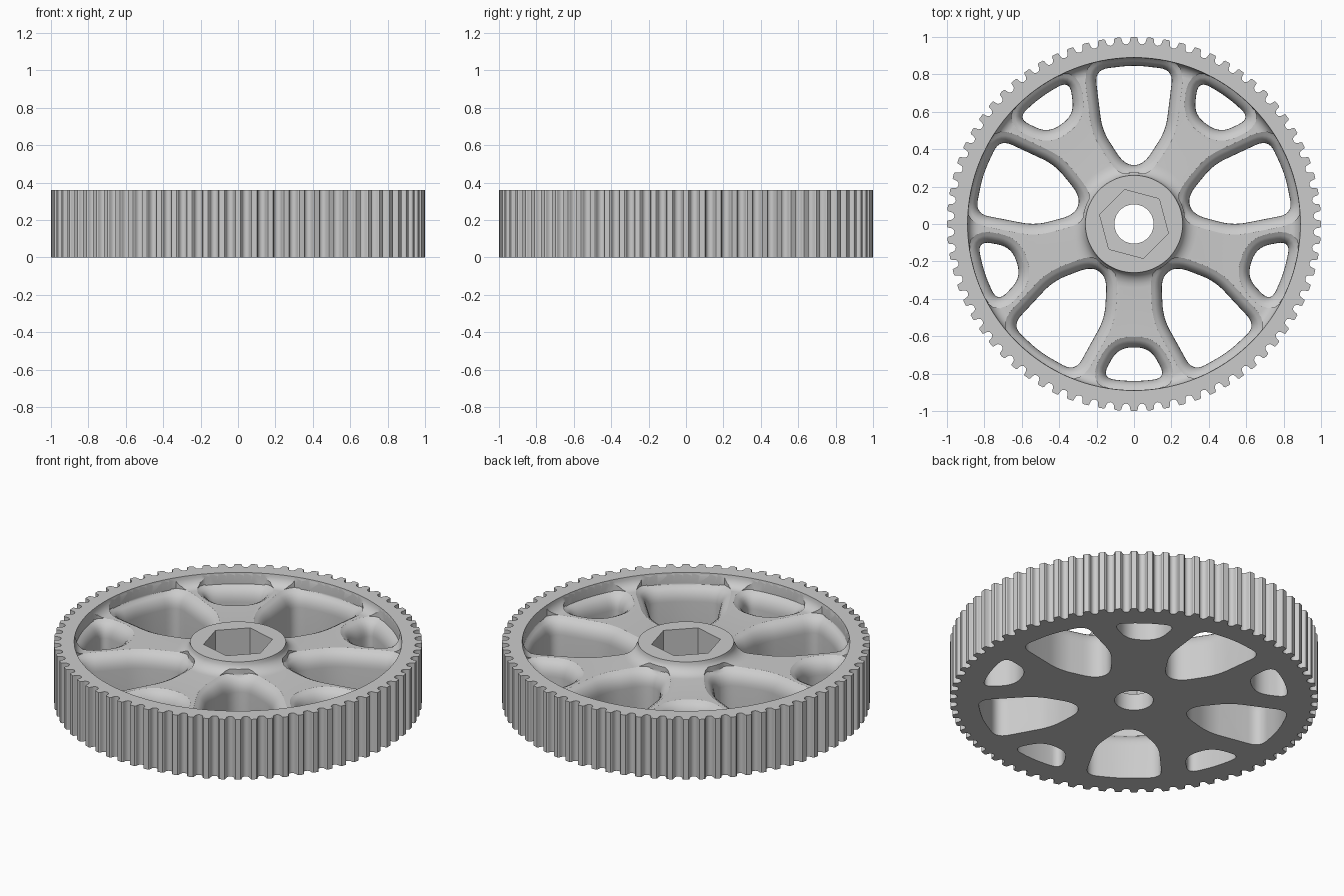
import bpy, bmesh, math
from mathutils import Vector, Matrix

if "Cube" in bpy.data.objects:
    bpy.data.objects.remove(bpy.data.objects["Cube"], do_unlink=True)

HEIGHT, WEB, TEETH = 0.36, 0.295, 72
TAU = math.tau

grey = bpy.data.materials.new("light_grey")
grey.use_nodes = True
grey.diffuse_color = (0.6, 0.6, 0.6, 1)
grey.node_tree.nodes["Principled BSDF"].inputs["Base Color"].default_value = (0.6, 0.6, 0.6, 1)


def polar(r, a):
    return Vector((r * math.cos(a), r * math.sin(a)))


def make_object(name, bm):
    bmesh.ops.recalc_face_normals(bm, faces=bm.faces[:])
    mesh = bpy.data.meshes.new(name)
    bm.to_mesh(mesh)
    bm.free()
    mesh.materials.append(grey)
    obj = bpy.data.objects.new(name, mesh)
    bpy.context.collection.objects.link(obj)
    return obj


def add_loft(bm, layers):
    """Closed solid through a stack of (outline, z) layers."""
    rings = [[bm.verts.new((p.x, p.y, z)) for p in pts] for pts, z in layers]
    for low, high in zip(rings, rings[1:]):
        for i in range(len(low)):
            j = (i + 1) % len(low)
            bm.faces.new((low[i], low[j], high[j], high[i]))
    bm.faces.new(rings[0][::-1])
    bm.faces.new(rings[-1])


def prism(name, pts, z0, z1):
    bm = bmesh.new()
    add_loft(bm, [(pts, z0), (pts, z1)])
    return make_object(name, bm)


def rounded(corners, radius, steps=7):
    """Polygon outline with each corner replaced by a smooth curve."""
    out = []
    for i, c in enumerate(corners):
        ends = []
        for n in (corners[i - 1], corners[(i + 1) % len(corners)]):
            d = n - c
            ends.append(c + d.normalized() * min(radius, d.length * 0.48))
        for k in range(steps + 1):
            t = k / steps
            out.append(ends[0] * (1 - t) ** 2 + c * 2 * t * (1 - t) + ends[1] * t * t)
    return out


def grown(pts, d):
    """Outline pushed outward, kept between the hub and the rim."""
    out = []
    for i, p in enumerate(pts):
        t = (pts[(i + 1) % len(pts)] - pts[i - 1]).normalized()
        q = p + Vector((t.y, -t.x)) * d
        out.append(q.normalized() * min(max(q.length, 0.275), 0.888))
    return out


def window_outline(half, radius):
    """Mirror a half outline about the +y axis, counter-clockwise."""
    right = [Vector(p) for p in half]
    left = [Vector((-p.x, p.y)) for p in reversed(right) if p.x > 0]
    return rounded(right + left, radius)


# Toothed disc with rounded grooves between the teeth
outline = []
pitch = TAU / TEETH
for i in range(TEETH):
    mid = (i + 0.5) * pitch
    outline += [polar(1, i * pitch), polar(1, mid - 0.029), polar(0.994, mid - 0.024)]
    for k in range(7):
        a = math.pi * k / 6
        outline.append(polar(0.982 - 0.021 * math.sin(a), mid - 0.022 * math.cos(a)))
    outline += [polar(0.994, mid + 0.024), polar(1, mid + 0.029)]
pulley = prism("toothed_pulley", outline, 0, HEIGHT)

# Ring-shaped recess between hub and rim, with curved flanks
flank = [(math.sin(a), math.cos(a)) for a in (math.pi / 2 * k / 6 for k in range(7))]
depth = HEIGHT - WEB
profile = [(0.26, 0.5)]
profile += [(0.26 + 0.08 * (1 - c), HEIGHT - depth * s) for s, c in flank]
profile += [(0.89 - 0.06 * (1 - c), HEIGHT - depth * s) for s, c in reversed(flank)]
profile += [(0.89, 0.5)]
bm = bmesh.new()
SEG = 120
rings = []
for i in range(SEG):
    ring = []
    for r, z in profile:
        p = polar(r, TAU * i / SEG)
        ring.append(bm.verts.new((p.x, p.y, z)))
    rings.append(ring)
for i in range(SEG):
    a, b = rings[i], rings[(i + 1) % SEG]
    for k in range(len(profile)):
        m = (k + 1) % len(profile)
        bm.faces.new((a[k], b[k], b[m], a[m]))
recess = make_object("recess_cutter", bm)

# Five large and five small windows with softly rounded upper edges
large = window_outline([(0.05, 0.315), (0.17, 0.50), (0.21, 0.825), (0, 0.85)], 0.075)
small = window_outline([(0.085, 0.66), (0.175, 0.825), (0, 0.843)], 0.075)
bm = bmesh.new()
for pts, turn in ((large, 0), (small, math.pi / 5)):
    for i in range(5):
        rot = Matrix.Rotation(turn + i * TAU / 5, 2)
        layers = [(pts, -0.1)]
        for k in range(7):
            a = math.pi / 2 * k / 6 * 0.85
            layers.append((grown(pts, 0.07 * (1 - math.cos(a))), WEB - 0.09 + 0.09 * math.sin(a)))
        layers.append((grown(pts, 0.06), WEB + 0.002))
        layers.append((grown(pts, 0.06), 0.5))
        add_loft(bm, [([rot @ p for p in ring], z) for ring, z in layers])
windows = make_object("window_cutter", bm)

# Hexagonal socket and round bore in the hub
socket = prism("socket_cutter", [polar(0.19, math.pi / 4 + i * TAU / 6) for i in range(6)], 0.1, 0.5)
bore = prism("bore_cutter", [polar(0.105, i * TAU / 48) for i in range(48)], -0.1, 0.5)

# Apply the cuts
bpy.context.view_layer.objects.active = pulley
for cutter in (recess, windows, socket, bore):
    cutter.hide_render = True
    mod = pulley.modifiers.new(cutter.name, "BOOLEAN")
    mod.operation = "DIFFERENCE"
    mod.solver = "EXACT"
    mod.object = cutter
    bpy.ops.object.modifier_apply(modifier=mod.name)
    bpy.data.objects.remove(cutter, do_unlink=True)

bpy.ops.object.select_all(action="DESELECT")
pulley.select_set(True)
bpy.ops.object.shade_smooth_by_angle(angle=math.radians(30))
